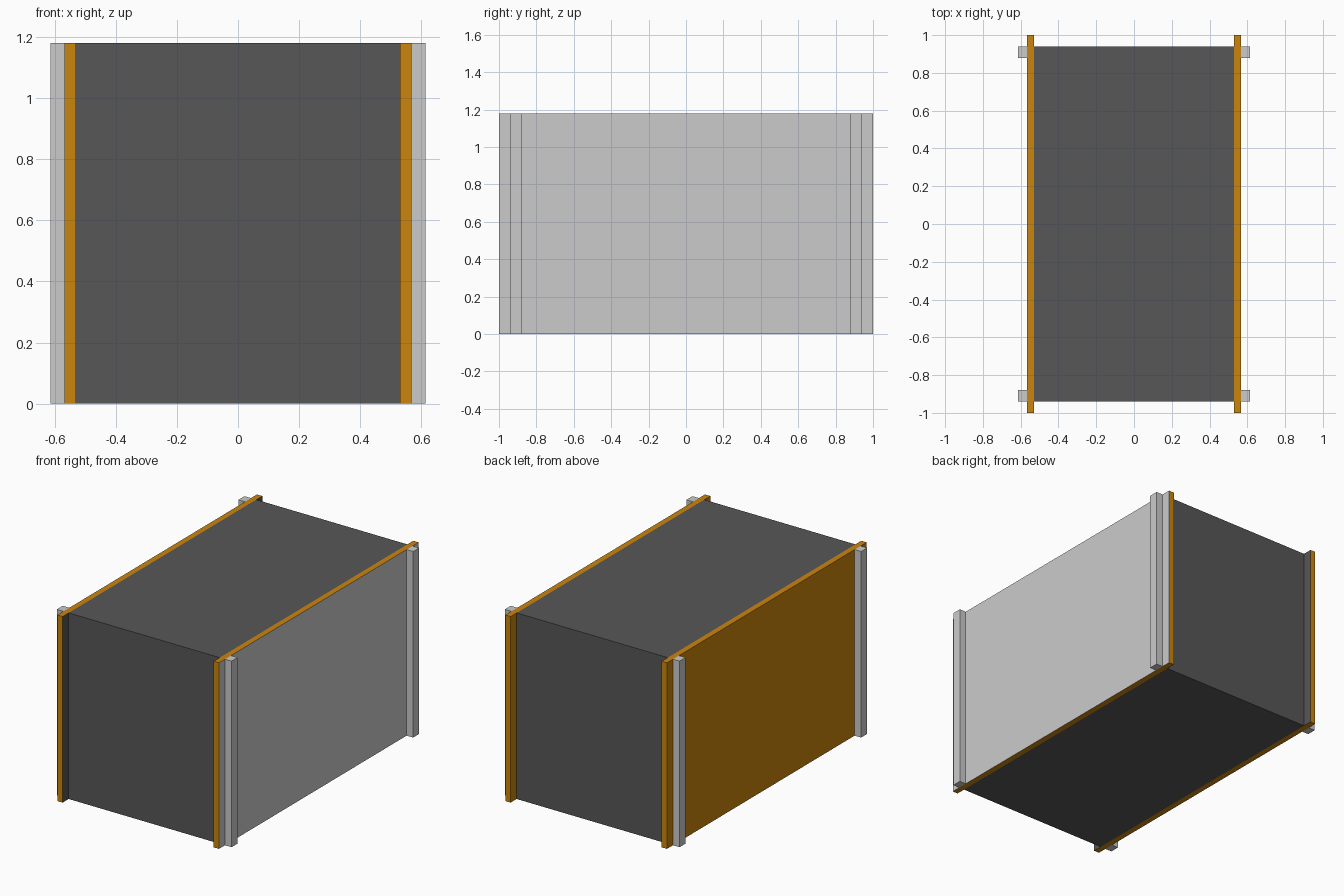
import bpy
import bmesh

if "Cube" in bpy.data.objects:
    bpy.data.objects.remove(bpy.data.objects["Cube"])

HEIGHT = 1.18


def material(name, rgb):
    mat = bpy.data.materials.new(name)
    mat.diffuse_color = (*rgb, 1.0)
    mat.use_nodes = True
    mat.node_tree.nodes["Principled BSDF"].inputs["Base Color"].default_value = mat.diffuse_color
    return mat


dark = material("dark grey", (0.095, 0.095, 0.095))
orange = material("orange", (0.60, 0.235, 0.004))
light = material("light grey", (0.60, 0.60, 0.60))


def box(name, x, y, z, mats, right_face=0):
    """Box from (min, max) ranges; the +x face takes the right_face material."""
    mesh = bpy.data.meshes.new(name)
    bm = bmesh.new()
    bmesh.ops.create_cube(bm, size=1)
    for v in bm.verts:
        v.co = [r[0] if c < 0 else r[1] for c, r in zip(v.co, (x, y, z))]
    bm.normal_update()
    for f in bm.faces:
        if f.normal.x > 0.5:
            f.material_index = right_face
    bm.to_mesh(mesh)
    bm.free()
    for m in mats:
        mesh.materials.append(m)
    obj = bpy.data.objects.new(name, mesh)
    bpy.context.collection.objects.link(obj)
    return obj


# Dark body between the side panels
box("body", (-0.53, 0.53), (-0.94, 0.94), (0, HEIGHT), [dark])

# Orange side panels: the +x face is dark on the left one, light on the right one
box("left_panel", (-0.567, -0.53), (-1, 1), (0, HEIGHT), [orange, dark], 1)
box("right_panel", (0.53, 0.567), (-1, 1), (0, HEIGHT), [orange, light], 1)

# Four light corner posts on the outside of the panels
for side, x in (("left", (-0.613, -0.567)), ("right", (0.567, 0.613))):
    for end, y in (("front", (-0.94, -0.88)), ("back", (0.88, 0.94))):
        box(f"{end}_{side}_post", x, y, (0, HEIGHT), [light])
